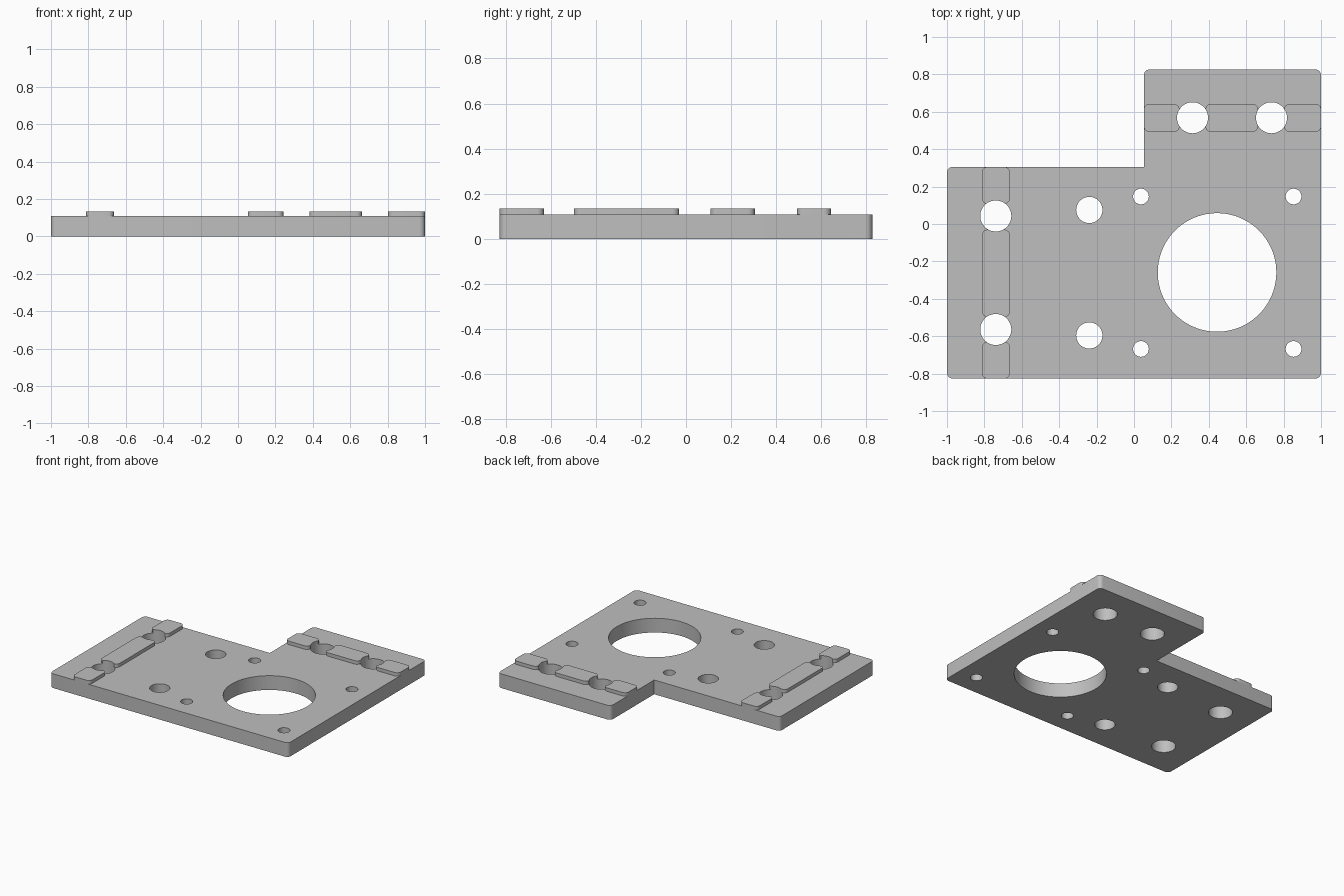
import bpy, bmesh, math
from mathutils import Vector

if "Cube" in bpy.data.objects:
    bpy.data.objects.remove(bpy.data.objects["Cube"])

PLATE_TOP, PAD_TOP = 0.108, 0.134
LEFT, RIGHT, FRONT, BACK = -1.0, 1.0, -0.826, 0.826
ARM_X, NOTCH_Y = 0.053, 0.305      # inner corner of the L shape
ROUND = 0.03

metal = bpy.data.materials.new("plain grey")
metal.use_nodes = True
grey = (0.52, 0.52, 0.52, 1)
metal.diffuse_color = grey
metal.node_tree.nodes["Principled BSDF"].inputs["Base Color"].default_value = grey


def add_object(name, bm):
    mesh = bpy.data.meshes.new(name)
    bm.to_mesh(mesh)
    bm.free()
    obj = bpy.data.objects.new(name, mesh)
    bpy.context.collection.objects.link(obj)
    mesh.materials.append(metal)
    return obj


def prism(name, outline, z0, z1, sharp=()):
    """Extrude an outline upward and round its upright corners."""
    bm = bmesh.new()
    face = bm.faces.new([bm.verts.new((x, y, z0)) for x, y in outline])
    new = bmesh.ops.extrude_face_region(bm, geom=[face])["geom"]
    bmesh.ops.translate(bm, vec=(0, 0, z1 - z0),
                        verts=[v for v in new if isinstance(v, bmesh.types.BMVert)])
    bmesh.ops.recalc_face_normals(bm, faces=bm.faces)
    corners = []
    for e in bm.edges:
        a, b = (v.co for v in e.verts)
        inner = any((a.xy - Vector(p)).length < 1e-4 for p in sharp)
        if abs(a.z - b.z) > 1e-4 and not inner:
            corners.append(e)
    bmesh.ops.bevel(bm, geom=corners, offset=ROUND, segments=6,
                    profile=0.5, affect='EDGES')
    return add_object(name, bm)


def box_outline(x0, x1, y0, y1):
    return [(x0, y0), (x1, y0), (x1, y1), (x0, y1)]


# L-shaped plate
plate = prism("base_plate",
              [(LEFT, FRONT), (RIGHT, FRONT), (RIGHT, BACK),
               (ARM_X, BACK), (ARM_X, NOTCH_Y), (LEFT, NOTCH_Y)],
              0, PLATE_TOP, sharp=[(ARM_X, NOTCH_Y)])
parts = [plate]

# Raised pads along the side rail and the back rail
for name, y0, y1 in (("front", FRONT, -0.63), ("middle", -0.497, -0.03),
                     ("back", 0.108, NOTCH_Y)):
    parts.append(prism("side_pad_" + name, box_outline(-0.813, -0.663, y0, y1),
                       PLATE_TOP, PAD_TOP))
for name, x0, x1 in (("right", ARM_X, 0.243), ("middle", 0.382, 0.663),
                     ("left", 0.803, RIGHT)):
    parts.append(prism("back_pad_" + name, box_outline(x0, x1, 0.492, 0.642),
                       PLATE_TOP, PAD_TOP))

# Through holes: x, y, radius
holes = [(0.444, -0.259, 0.317)]
holes += [(x, y, 0.042) for x in (0.037, 0.853) for y in (0.147, -0.668)]
holes += [(-0.239, y, 0.07) for y in (0.075, -0.596)]
holes += [(-0.739, y, 0.083) for y in (0.043, -0.564)]
holes += [(x, 0.568, 0.083) for x in (0.313, 0.735)]
bm = bmesh.new()
for x, y, r in holes:
    made = bmesh.ops.create_cone(bm, cap_ends=True, segments=96 if r > 0.3 else 48,
                                 radius1=r, radius2=r, depth=1)
    bmesh.ops.translate(bm, vec=(x, y, 0), verts=made["verts"])
cutter = add_object("hole_cutter", bm)
cutter.hide_render = True

# Cut every part and bake the result
for obj in parts:
    mod = obj.modifiers.new("holes", 'BOOLEAN')
    mod.operation, mod.solver, mod.object = 'DIFFERENCE', 'EXACT', cutter
bpy.context.view_layer.update()
graph = bpy.context.evaluated_depsgraph_get()
baked = [bpy.data.meshes.new_from_object(o.evaluated_get(graph)) for o in parts]
for obj, mesh in zip(parts, baked):
    obj.modifiers.clear()
    obj.data = mesh
bpy.data.objects.remove(cutter)

# Smooth round walls, crisp edges
bpy.ops.object.select_all(action='DESELECT')
for obj in parts:
    obj.select_set(True)
bpy.context.view_layer.objects.active = plate
bpy.ops.object.shade_smooth_by_angle(angle=math.radians(30))
